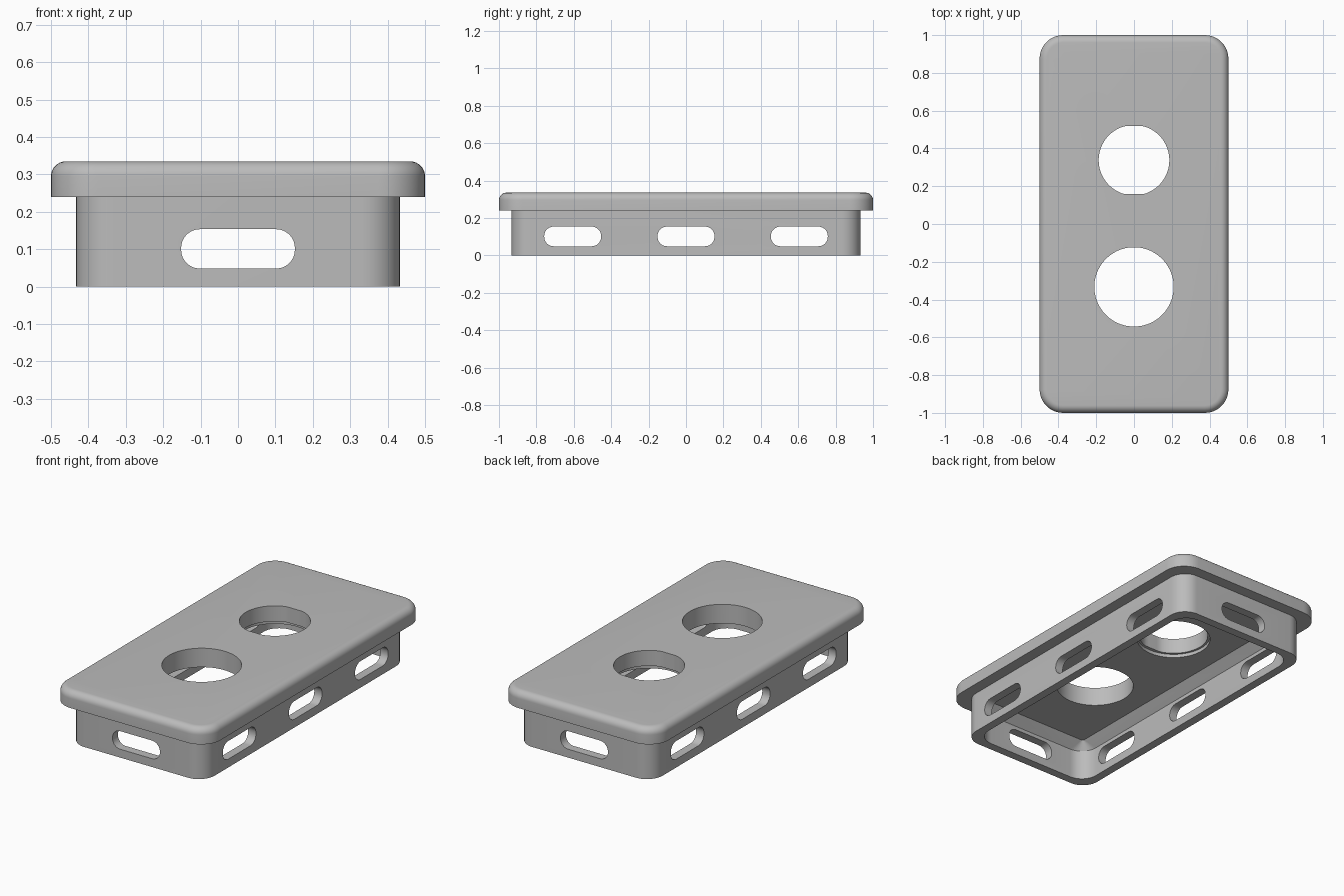
import bpy, bmesh, math
from mathutils import Vector

cube = bpy.data.objects.get("Cube")
if cube:
    bpy.data.objects.remove(cube, do_unlink=True)

grey = bpy.data.materials.new("plain grey")
grey.use_nodes = True
grey.diffuse_color = (0.5, 0.5, 0.5, 1)
grey.node_tree.nodes["Principled BSDF"].inputs["Base Color"].default_value = (0.5, 0.5, 0.5, 1)


def rounded_rect(half_w, half_h, r, steps=10):
    """Counter-clockwise outline of a rectangle with round corners."""
    points = []
    for corner, (sx, sy) in enumerate([(1, 1), (-1, 1), (-1, -1), (1, -1)]):
        for i in range(steps + 1):
            a = math.pi / 2 * (corner + i / steps)
            points.append((sx * (half_w - r) + r * math.cos(a),
                           sy * (half_h - r) + r * math.sin(a)))
    return points


def circle(r, flat=None, sides=64):
    """Circle outline, optionally cut flat at +-flat in y."""
    flat = flat or r
    points = []
    for i in range(sides):
        a = math.tau * (i + 0.5) / sides
        y = max(-flat, min(flat, r * math.sin(a)))
        points.append((r * math.cos(a), y))
    return points


def loft(name, rings):
    """Closed solid through a stack of (outline, height) rings."""
    bm = bmesh.new()
    loops = [[bm.verts.new((x, y, z)) for x, y in outline] for outline, z in rings]
    for low, high in zip(loops, loops[1:]):
        n = len(low)
        for i in range(n):
            j = (i + 1) % n
            bm.faces.new((low[i], low[j], high[j], high[i]))
    bm.faces.new(loops[0][::-1])
    bm.faces.new(loops[-1])
    bmesh.ops.recalc_face_normals(bm, faces=bm.faces)
    mesh = bpy.data.meshes.new(name)
    bm.to_mesh(mesh)
    bm.free()
    mesh.materials.append(grey)
    obj = bpy.data.objects.new(name, mesh)
    bpy.context.collection.objects.link(obj)
    return obj


def cut(target, cutter):
    """Subtract the cutter from the target and remove it."""
    cutter.hide_render = True
    bpy.context.view_layer.objects.active = target
    mod = target.modifiers.new("cut", "BOOLEAN")
    mod.operation = "DIFFERENCE"
    mod.solver = "EXACT"
    mod.object = cutter
    bpy.ops.object.modifier_apply(modifier=mod.name)
    bpy.data.objects.remove(cutter, do_unlink=True)


TOP, LIP, CEILING = 0.335, 0.24, 0.225
FILLET = 0.04

# Housing: skirt, overhanging plate and rounded top edge
skirt = rounded_rect(0.433, 0.933, 0.1)
rings = [(skirt, 0), (skirt, LIP), (rounded_rect(0.5, 1, 0.125), LIP)]
for i in range(9):
    a = math.pi / 2 * i / 8
    inset = FILLET * (1 - math.cos(a))
    rings.append((rounded_rect(0.5 - inset, 1 - inset, 0.125 - inset),
                  TOP - FILLET + FILLET * math.sin(a)))
housing = loft("housing", rings)

# Open underside with a sloped edge around the ceiling
inside = rounded_rect(0.383, 0.883, 0.1)
cut(housing, loft("cavity_cutter", [
    (inside, -0.1), (inside, CEILING - 0.05),
    (rounded_rect(0.333, 0.833, 0.01), CEILING)]))

# Round front opening, flat-sided back opening and its shallow recess
openings = [(-0.333, circle(0.21), 0.5),
            (0.338, circle(0.187, 0.18), 0.5),
            (0.338, circle(0.2), CEILING + 0.02)]
for y, outline, height in openings:
    hole = loft("opening_cutter", [(outline, 0.1), (outline, height)])
    hole.data.transform(hole.matrix_world.Translation(Vector((0, y, 0))))
    cut(housing, hole)

# Slots through the skirt: three along each side, one at each end
slot = rounded_rect(0.152, 0.0525, 0.05)
for turned, offset in [(True, -0.606), (True, 0), (True, 0.606), (False, 0)]:
    cutter = loft("slot_cutter", [(slot, -1.2), (slot, 1.2)])
    for v in cutter.data.vertices:
        x, y, z = v.co
        v.co = (z, x + offset, y + 0.101) if turned else (x, -z, y + 0.101)
    cut(housing, cutter)

# Smooth curves, sharp edges
for o in bpy.context.selected_objects:
    o.select_set(False)
housing.select_set(True)
bpy.context.view_layer.objects.active = housing
bpy.ops.object.shade_smooth_by_angle(angle=math.radians(30))
